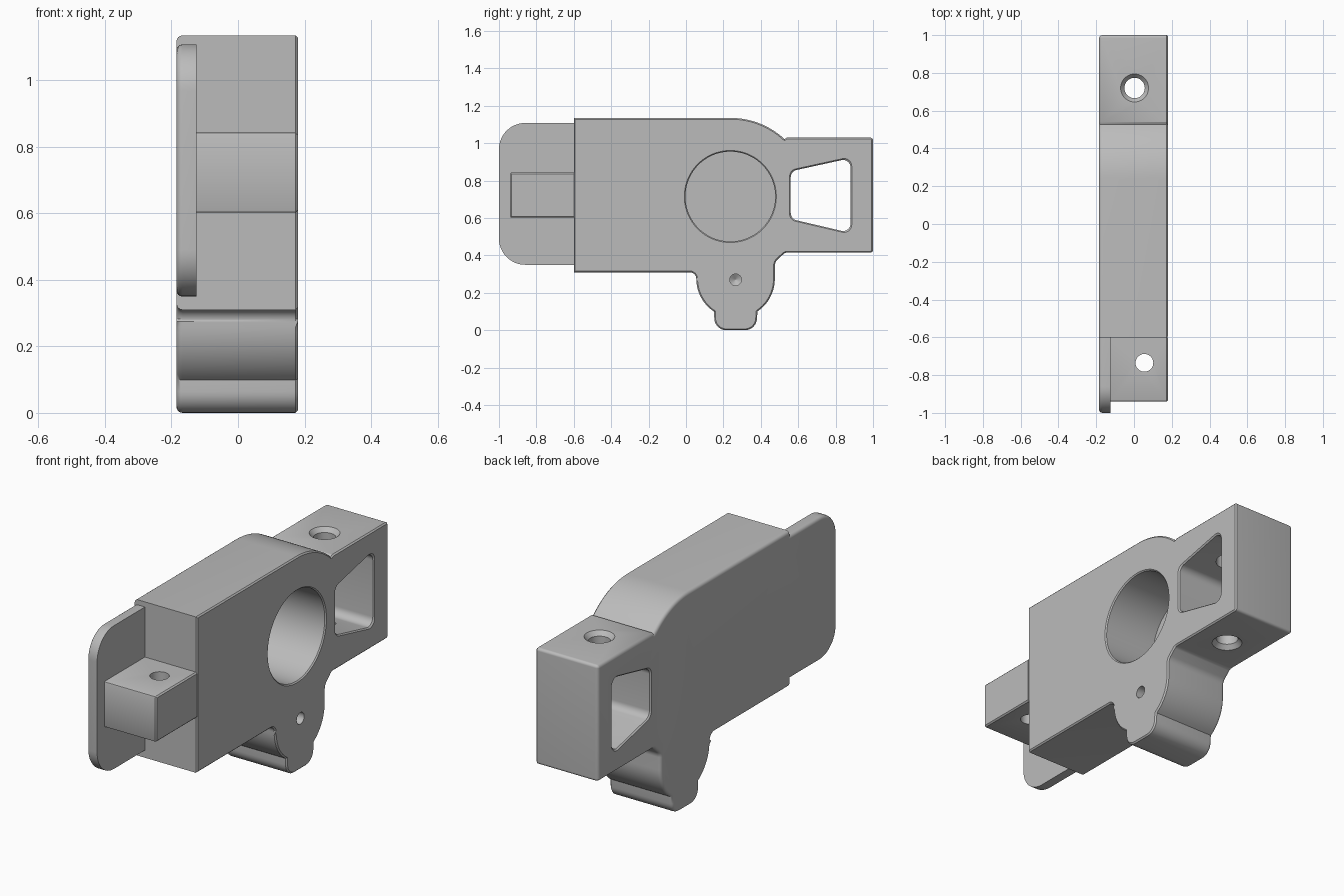
import bpy, bmesh
from math import sin, cos, pi, radians, atan2, hypot
from mathutils import Vector

old = bpy.data.objects.get("Cube")
if old:
    bpy.data.objects.remove(old)

grey = bpy.data.materials.new("plain grey")
grey.use_nodes = True
grey.diffuse_color = (0.5, 0.5, 0.5, 1)
grey.node_tree.nodes["Principled BSDF"].inputs["Base Color"].default_value = (0.5, 0.5, 0.5, 1)

LEFT, RIGHT = -0.185, 0.18      # x limits of the body
STEP = -0.125                   # inner face of the plate, floor of the bore
FRONT = -0.6                    # front end of the body


def rounded(corners, n=8):
    """Profile in (y, z); each corner is (y, z, fillet radius)."""
    out = []
    for i, (y, z, r) in enumerate(corners):
        p = Vector((y, z))
        if not r:
            out.append(p)
            continue
        a = (Vector(corners[i - 1][:2]) - p).normalized()
        b = (Vector(corners[(i + 1) % len(corners)][:2]) - p).normalized()
        half = a.angle(b) / 2
        centre = p + (a + b).normalized() * r / sin(half)
        s = p + a * r * cos(half) / sin(half) - centre
        e = p + b * r * cos(half) / sin(half) - centre
        turn = s.angle_signed(e)
        start = atan2(s.y, s.x)
        for k in range(n + 1):
            t = start - turn * k / n
            out.append(centre + Vector((cos(t), sin(t))) * r)
    return out


def arc(cy, cz, r, a0, a1, n):
    return [(cy + r * cos(radians(a0 + (a1 - a0) * k / n)),
             cz + r * sin(radians(a0 + (a1 - a0) * k / n)), 0) for k in range(n + 1)]


def circle(r, n=64):
    return [Vector((r * cos(2 * pi * k / n), r * sin(2 * pi * k / n))) for k in range(n)]


def finish(bm, name):
    bmesh.ops.recalc_face_normals(bm, faces=bm.faces)
    mesh = bpy.data.meshes.new(name)
    bm.to_mesh(mesh)
    bm.free()
    ob = bpy.data.objects.new(name, mesh)
    bpy.context.collection.objects.link(ob)
    mesh.materials.append(grey)
    return ob


def loft(name, profile, stations, centre=(0, 0), axis="x"):
    """Stack scaled copies of a profile along an axis; stations are (position, scale)."""
    bm = bmesh.new()
    rings = []
    for pos, scale in stations:
        ring = []
        for p in profile:
            u, v = centre[0] + p[0] * scale, centre[1] + p[1] * scale
            ring.append(bm.verts.new((pos, u, v) if axis == "x" else (u, v, pos)))
        rings.append(ring)
    n = len(profile)
    for a, b in zip(rings, rings[1:]):
        for i in range(n):
            bm.faces.new((a[i], a[(i + 1) % n], b[(i + 1) % n], b[i]))
    bm.faces.new(rings[0])
    bm.faces.new(rings[-1])
    return finish(bm, name)


def soften(ob, x, width, segments, keep_front):
    """Bevel the outline on the side at x, leaving the joint at the body front square."""
    bm = bmesh.new()
    bm.from_mesh(ob.data)
    edges = [e for e in bm.edges if all(abs(v.co.x - x) < 1e-4 for v in e.verts)
             and not (keep_front and all(abs(v.co.y - FRONT) < 1e-4 for v in e.verts))]
    bmesh.ops.bevel(bm, geom=edges, offset=width, segments=segments, profile=0.5,
                    affect="EDGES", clamp_overlap=False)
    bmesh.ops.recalc_face_normals(bm, faces=bm.faces)
    bm.to_mesh(ob.data)
    bm.free()


def cut(ob, cutter):
    mod = ob.modifiers.new("cut", "BOOLEAN")
    mod.operation, mod.solver, mod.object = "DIFFERENCE", "EXACT", cutter
    bpy.context.view_layer.objects.active = ob
    bpy.ops.object.modifier_apply(modifier=mod.name)
    bpy.data.objects.remove(cutter)


# Body: block, rounded shoulder, rear arm and lower lobe with a nub
outline = [(FRONT, 0.31, 0), (FRONT, 1.135, 0)]
outline += arc(0.24, 0.715, 0.42, 90, 47, 14)
outline += [(0.54, 1.03, 0), (1.0, 1.03, 0.015), (1.0, 0.415, 0.015),
            (0.53, 0.415, 0.03), (0.475, 0.365, 0.05)]
outline += arc(0.265, 0.275, 0.21, 0, -56, 12)
outline += [(0.375, 0.0, 0.065), (0.152, 0.0, 0.065)]
outline += arc(0.265, 0.275, 0.21, -123, -180, 12)
outline += [(0.055, 0.31, 0.035)]
body = loft("body", rounded(outline), [(LEFT, 1), (RIGHT, 1)])
soften(body, LEFT, 0.018, 4, True)
soften(body, RIGHT, 0.007, 1, False)

# Side plate flush with the left face
plate = loft("side_plate", rounded([(FRONT, 0.35, 0), (-1.0, 0.35, 0.14),
                                    (-1.0, 1.108, 0.14), (FRONT, 1.108, 0)], 12),
             [(LEFT, 1), (STEP, 1)])
soften(plate, LEFT, 0.018, 4, True)

# Front lug
lug = loft("front_lug", rounded([(FRONT, 0.602, 0), (-0.94, 0.602, 0.007),
                                 (-0.94, 0.843, 0.007), (FRONT, 0.843, 0)], 2),
           [(STEP, 1), (RIGHT, 1)])
soften(lug, RIGHT, 0.007, 1, True)

# Blind main bore with a thin chamfer
cut(body, loft("bore", circle(0.24, 96), [(STEP, 1), (RIGHT - 0.006, 1), (RIGHT, 1.025),
                                          (RIGHT + 0.02, 1.025)], (0.237, 0.715)))
# Small drilled hole with a pointed end
cut(body, loft("drill", circle(0.031, 32), [(0.06, 0.05), (0.08, 1), (RIGHT + 0.02, 1)],
               (0.265, 0.27)))
# Tapered window through the rear arm
window = rounded([(-0.16, -0.12, 0.04), (-0.16, 0.135, 0.04),
                  (0.16, 0.205, 0.04), (0.16, -0.195, 0.04)])
cut(body, loft("window", window, [(LEFT - 0.02, 1.04), (LEFT, 1.04), (LEFT + 0.007, 1),
                                  (RIGHT - 0.007, 1), (RIGHT, 1.04), (RIGHT + 0.02, 1.04)],
               (0.72, 0.715)))
# Countersunk vertical hole through the rear arm
cut(body, loft("arm_hole", circle(0.054, 48), [(0.38, 1.37), (0.415, 1.37), (0.438, 1),
                                               (1.007, 1), (1.03, 1.37), (1.06, 1.37)],
               (0.003, 0.72), "z"))
# Vertical hole through the lug
cut(lug, loft("lug_hole", circle(0.047, 48), [(0.5, 1), (0.95, 1)], (0.055, -0.735), "z"))

for ob in (body, plate, lug):
    bpy.ops.object.select_all(action="DESELECT")
    ob.select_set(True)
    bpy.context.view_layer.objects.active = ob
    bpy.ops.object.shade_smooth_by_angle(angle=radians(30))
